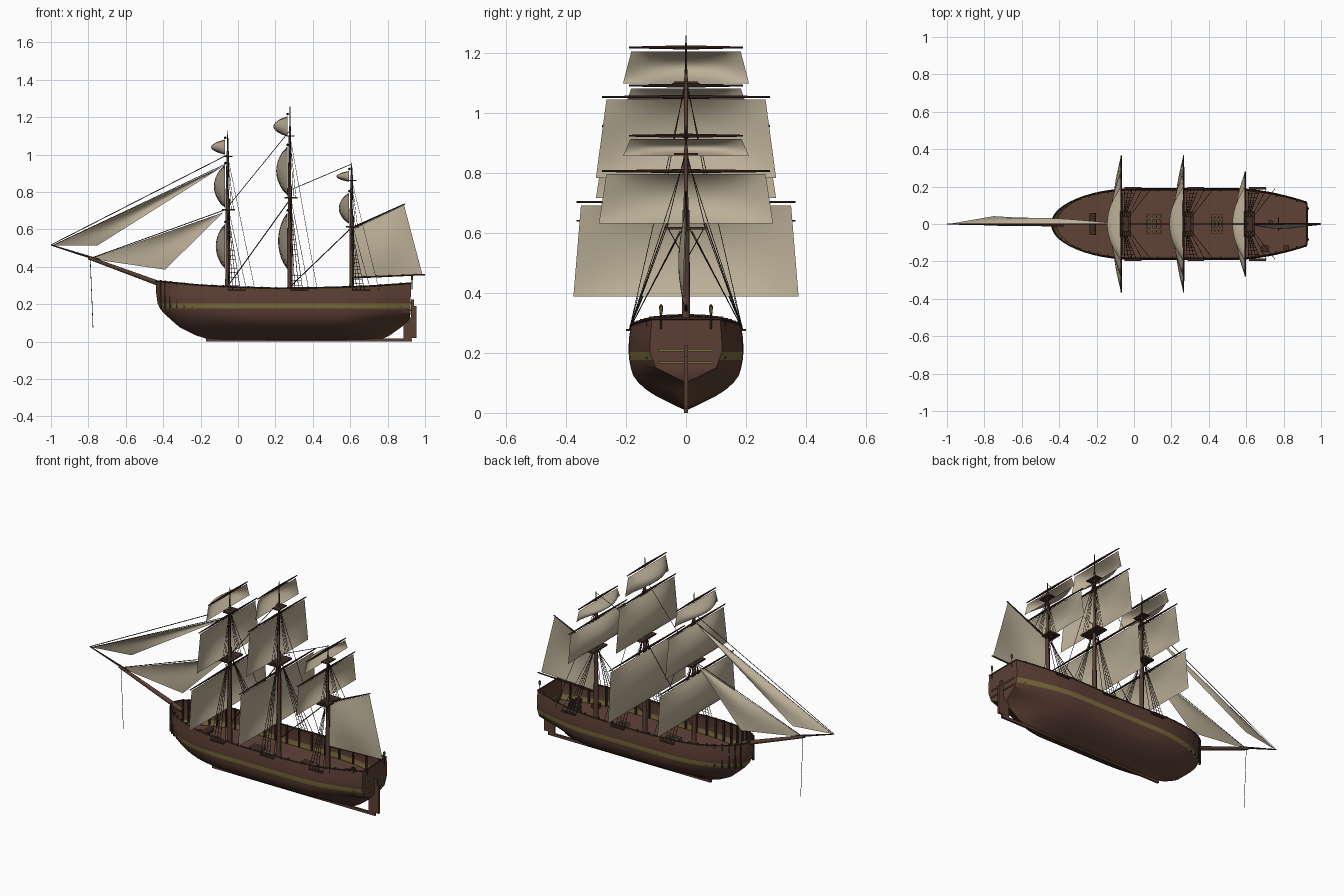
import bpy, bmesh, math
from mathutils import Vector, Matrix

if "Cube" in bpy.data.objects:
    bpy.data.objects.remove(bpy.data.objects["Cube"])


def mat(name, c):
    m = bpy.data.materials.new(name)
    m.diffuse_color = (*c, 1)
    m.use_nodes = True
    m.node_tree.nodes["Principled BSDF"].inputs["Base Color"].default_value = m.diffuse_color
    return m


HULL = mat("hull_brown", (0.105, 0.05, 0.034))
DECK = mat("deck_brown", (0.115, 0.055, 0.038))
STRIPE = mat("ochre_stripe", (0.2, 0.15, 0.045))
SPAR = mat("dark_spar", (0.05, 0.025, 0.018))
MAST = mat("mast_brown", (0.10, 0.048, 0.033))
SAIL = mat("sail_canvas", (0.50, 0.43, 0.31))
ROPE = mat("tarred_rope", (0.022, 0.016, 0.013))
GRATE = mat("hatch_tan", (0.22, 0.14, 0.08))


def finish(name, bm, mats, angle=40):
    me = bpy.data.meshes.new(name)
    bm.to_mesh(me)
    bm.free()
    for m in mats:
        me.materials.append(m)
    for p in me.polygons:
        p.use_smooth = True
    me.set_sharp_from_angle(angle=math.radians(angle))
    ob = bpy.data.objects.new(name, me)
    bpy.context.collection.objects.link(ob)


def seg(bm, p, q, r1, r2=None, n=4):
    p, q = Vector(p), Vector(q)
    d = q - p
    M = Matrix.Translation((p + q) / 2) @ d.to_track_quat('Z', 'Y').to_matrix().to_4x4()
    bmesh.ops.create_cone(bm, cap_ends=True, segments=n, radius1=r1,
                          radius2=r1 if r2 is None else r2, depth=d.length, matrix=M)


def box(bm, x0, x1, y0, y1, z0, z1):
    M = Matrix.Translation(((x0 + x1) / 2, (y0 + y1) / 2, (z0 + z1) / 2))
    bmesh.ops.create_cube(bm, size=1, matrix=M @ Matrix.Diagonal((x1 - x0, y1 - y0, z1 - z0, 1)))


def interp(t, pts):
    for (a, u), (b, v) in zip(pts, pts[1:]):
        if t <= b:
            return u + (v - u) * max(0, (t - a) / (b - a))
    return pts[-1][1]


# Hull lines as profiles over height (and sheer over length)
BOW = [(.01, -.15), (.035, -.23), (.075, -.31), (.145, -.39), (.18, -.42), (.22, -.437), (.33, -.44)]
STERN = [(.01, .75), (.025, .8), (.075, .87), (.1, .9), (.13, .922), (.33, .925)]
WIDTH = [(.01, .006), (.035, .058), (.055, .098), (.077, .132), (.1, .158), (.13, .18), (.176, .189), (.21, .192), (.25, .19), (.3, .182)]
TRANSOM = [(.01, .0), (.1, .0), (.15, .1), (.21, .123), (.315, .113)]
SHEER = [(-.44, .325), (-.2, .302), (0, .292), (.2, .286), (.5, .29), (.7, .297), (.925, .313)]
LEVELS = [.01, .02, .035, .055, .077, .1, .125, .15, .176, .203]
N = 44


def side(s, z):
    a, b = interp(z, BOW), interp(z, STERN)
    x = a + (b - a) * s ** 1.8
    w, wt = interp(z, WIDTH), interp(z, TRANSOM)
    f = min(1, max(0, (x - .55) / (b - .55)))
    y = w + (wt - w) * f ** 1.7
    d = max(0, min(1, (x - a) / .43))
    return x, y * math.sqrt(max(0, 1 - (1 - d) ** 2)), z


def rail_pt(s, t=1):
    x = side(s, .3)[0]
    return side(s, .203 + (interp(x, SHEER) - .203) * t)


# Hull shell with painted stripe and flat transom
bm = bmesh.new()
rows = []
for j in range(len(LEVELS) + 2):
    half = [side(i / N, LEVELS[j]) if j < len(LEVELS) else rail_pt(i / N, (j - len(LEVELS) + 1) / 2)
            for i in range(N + 1)]
    ring = [(x, -y, z) for x, y, z in reversed(half)] + half[1:]
    rows.append([bm.verts.new(p) for p in ring])
for lo, hi in zip(rows, rows[1:]):
    for i in range(2 * N):
        f = bm.faces.new((lo[i], lo[i + 1], hi[i + 1], hi[i]))
        f.material_index = int(.176 < f.calc_center_median().z < .203)
    bm.faces.new((lo[-1], lo[0], hi[0], hi[-1]))
for i in range(N - 1):
    bm.faces.new((rows[0][i], rows[0][i + 1], rows[0][2 * N - i - 1], rows[0][2 * N - i]))
bmesh.ops.remove_doubles(bm, verts=bm.verts, dist=1e-5)
bmesh.ops.recalc_face_normals(bm, faces=bm.faces)
finish("hull", bm, [HULL, STRIPE])

# Deck
bm = bmesh.new()
pts = [side(i / N, .173) for i in range(1, N + 1)]
L = [bm.verts.new(p) for p in pts]
R = [bm.verts.new((x, -y, z)) for x, y, z in pts]
for i in range(N - 1):
    bm.faces.new((R[i], R[i + 1], L[i + 1], L[i]))
finish("deck", bm, [DECK])

# Rail, bulwark posts, channels
bm = bmesh.new()
for sg in (1, -1):
    flip = Vector((1, sg, 1))
    for i in range(N):
        seg(bm, Vector(rail_pt(i / N)) * flip, Vector(rail_pt((i + 1) / N)) * flip, .004)
    for i in range(5, N, 2):
        x, y, z = rail_pt(i / N)
        box(bm, x - .004, x + .004, sg * (y - .005) - .006, sg * (y - .005) + .006, .18, z + .006)
    for x in (-.05, .285, .615):
        box(bm, x, x + .09, sg * .192 - .007, sg * .192 + .007, .272, .28)
seg(bm, rail_pt(1), Vector(rail_pt(1)) * Vector((1, -1, 1)), .004)
finish("rail_and_posts", bm, [SPAR])

# Keel, stern post and rudder
bm = bmesh.new()
box(bm, -.17, .93, -.006, .006, 0, .016)
box(bm, .885, .925, -.006, .006, .005, .13)
box(bm, .925, .955, -.006, .006, .02, .19)
box(bm, .926, .942, -.006, .006, .19, .225)
finish("keel_and_rudder", bm, [HULL])

# Gold transom mouldings
bm = bmesh.new()
box(bm, .922, .929, -.093, .093, .205, .213)
box(bm, .922, .929, -.093, .093, .165, .171)
finish("transom_mouldings", bm, [STRIPE])

# Hatches
bm = bmesh.new()
for x0, x1, w in ((.07, .145, .055), (.415, .47, .048)):
    for k in range(5):
        y = -w + 2 * w * k / 4
        box(bm, x0, x1, y - .004, y + .004, .172, .19)
    for k in range(4):
        x = x0 + (x1 - x0) * k / 3
        box(bm, x - .003, x + .003, -w, w, .172, .188)
finish("hatch_gratings", bm, [GRATE])

# Deck fittings: binnacle, wheel, boxes
bm = bmesh.new()
box(bm, .68, .72, -.15, -.115, .172, .2)
box(bm, .8, .83, -.14, -.115, .172, .2)
box(bm, .72, .74, -.02, .02, .172, .23)
seg(bm, (.77, 0, .22), (.776, 0, .22), .035, n=12)
seg(bm, (-.22, -.06, .2), (-.22, .06, .2), .018, n=10)
finish("deck_fittings", bm, [SPAR])

# Stern lanterns
bm = bmesh.new()
posts = bmesh.new()
for y in (-.083, .083):
    seg(posts, (.93, y, .28), (.93, y, .33), .003)
    seg(posts, (.93, y, .355), (.93, y, .362), .007, .001, 6)
    seg(bm, (.93, y, .33), (.93, y, .355), .005, .007, 6)
finish("stern_lanterns", bm, [STRIPE])
finish("lantern_posts", posts, [SPAR])


def sail(name, x, zt, yt, zb, yb, depth):
    bm = bmesh.new()
    n, m = 12, 10
    g = []
    for j in range(m + 1):
        v = j / m
        w = yt + (yb - yt) * v
        row = []
        for i in range(n + 1):
            u = 2 * i / n - 1
            b = depth * (1 - u * u) * math.sin(math.pi * v) ** .75 if 0 < j < m else 0
            row.append(bm.verts.new((x - b, u * w, zt + (zb - zt) * v)))
        g.append(row)
    for a, b in zip(g, g[1:]):
        for i in range(n):
            bm.faces.new((a[i], a[i + 1], b[i + 1], b[i]))
    finish(name, bm, [SAIL], 80)


# Masts: x, lower top height, crosstree height, peak, sails (yard z, yard half, top z, half, bottom z, half, belly)
MASTS = {
    "fore": (-.055, .706, .99, 1.13, [(.64, .365, .63, .35, .39, .375, .05), (.955, .28, .945, .265, .715, .30, .06),
                                      (1.09, .19, 1.08, .183, 1.0, .21, .075)]),
    "main": (.278, .77, 1.10, 1.257, [(.702, .365, .69, .35, .387, .375, .05), (1.052, .28, 1.043, .265, .783, .30, .06),
                                      (1.217, .19, 1.204, .182, 1.097, .21, .075)]),
    "mizzen": (.608, .615, .862, .957, [(.805, .28, .796, .265, .63, .29, .055), (.923, .19, .912, .185, .855, .21, .068)]),
}
ropes = bmesh.new()
for name, (x, zl, zc, zp, sails) in MASTS.items():
    bm = bmesh.new()
    seg(bm, (x, 0, .17), (x, 0, zl + .06), .014, .011, 12)
    seg(bm, (x - .004, 0, zl), (x, 0, zc + .03), .009, .006, 10)
    finish(name + "_mast", bm, [MAST])
    bm = bmesh.new()
    seg(bm, (x, 0, zc), (x, 0, zp), .005, .002, 8)
    box(bm, x - .03, x + .04, -.068, .068, zl - .005, zl + .004)
    box(bm, x - .02, x + .025, -.04, .04, zc - .003, zc + .003)
    for zy, hy, *_ in sails:
        for s in (1, -1):
            seg(bm, (x - .013, 0, zy), (x - .013, s * hy, zy), .007, .003, 8)
    finish(name + "_tops_and_yards", bm, [SPAR])
    for k, (zy, hy, zt, yt, zb, yb, dep) in enumerate(sails):
        sail("%s_sail_%d" % (name, k + 1), x - .014, zt, yt, zb, yb, dep)
    # Shrouds, ratlines and backstays on both sides
    for s in (1, -1):
        head = Vector((x, s * .02, zl - .01))
        feet = [Vector((x + .005 + .021 * k, s * .19, .275)) for k in range(4)]
        for k, f in enumerate(feet):
            seg(ropes, f, head, .0016)
            seg(ropes, (x - .005 + .012 * k, s * .065, zl), (x, s * .004, zc), .0012)
        for k in range(1, 15):
            t = k / 18
            seg(ropes, feet[0].lerp(head, t), feet[3].lerp(head, t), .001)
        for dx, z in ((.10, zl + .02), (.145, zc)):
            seg(ropes, (x + dx, s * .188, .28), (x, 0, z), .0014)
        seg(ropes, (x, s * .06, zl), (x, s * .01, zl - .09), .0014)

# Stays
for p, q, r in (((-1, 0, .517), (-.055, 0, 1.0), .0022), ((-.99, 0, .515), (-.055, 0, .955), .0018),
                ((-.79, 0, .445), (-.055, 0, .71), .0022), ((.278, 0, 1.13), (-.055, 0, .72), .0018),
                ((.278, 0, .76), (-.045, 0, .31), .0026), ((.608, 0, .95), (.278, 0, .81), .0018),
                ((.608, 0, .61), (.285, 0, .3), .0026), ((-.79, 0, .44), (-.775, 0, .075), .0016)):
    seg(ropes, p, q, r)
finish("rigging", ropes, [ROPE])

# Bowsprit, jib boom, gaff and boom
bm = bmesh.new()
seg(bm, (-.38, 0, .295), (-.80, 0, .449), .014, .009, 10)
finish("bowsprit", bm, [MAST])
bm = bmesh.new()
seg(bm, (-.74, 0, .435), (-1, 0, .517), .007, .003, 8)
seg(bm, (.612, 0, .608), (.893, 0, .737), .006, .003, 8)
seg(bm, (.612, 0, .343), (1, 0, .359), .006, .004, 8)
finish("jib_boom_and_gaff", bm, [SPAR])


def fore_aft(name, a, b, c, d, belly):
    # Bilinear patch (a-b top edge, d-c bottom edge) with sideways belly
    a, b, c, d = map(Vector, (a, b, c, d))
    bm = bmesh.new()
    n = 10
    g = [[bm.verts.new(a.lerp(b, i / n).lerp(d.lerp(c, i / n), j / n) +
                       Vector((0, belly * math.sin(math.pi * i / n) * math.sin(math.pi * j / n), 0)))
          for i in range(n + 1)] for j in range(n + 1)]
    for p, q in zip(g, g[1:]):
        for i in range(n):
            bm.faces.new((p[i], p[i + 1], q[i + 1], q[i]))
    bmesh.ops.remove_doubles(bm, verts=bm.verts, dist=1e-5)
    finish(name, bm, [SAIL], 80)


fore_aft("spanker_sail", (.622, 0, .605), (.888, 0, .73), (.985, -.01, .362), (.622, -.005, .348), -.022)
fore_aft("outer_jib", (-.075, 0, .94), (-.075, 0, .94), (-.75, .042, .515), (-.99, 0, .515), .02)
fore_aft("inner_jib", (-.08, 0, .69), (-.08, 0, .69), (-.39, .025, .385), (-.79, 0, .443), .015)
